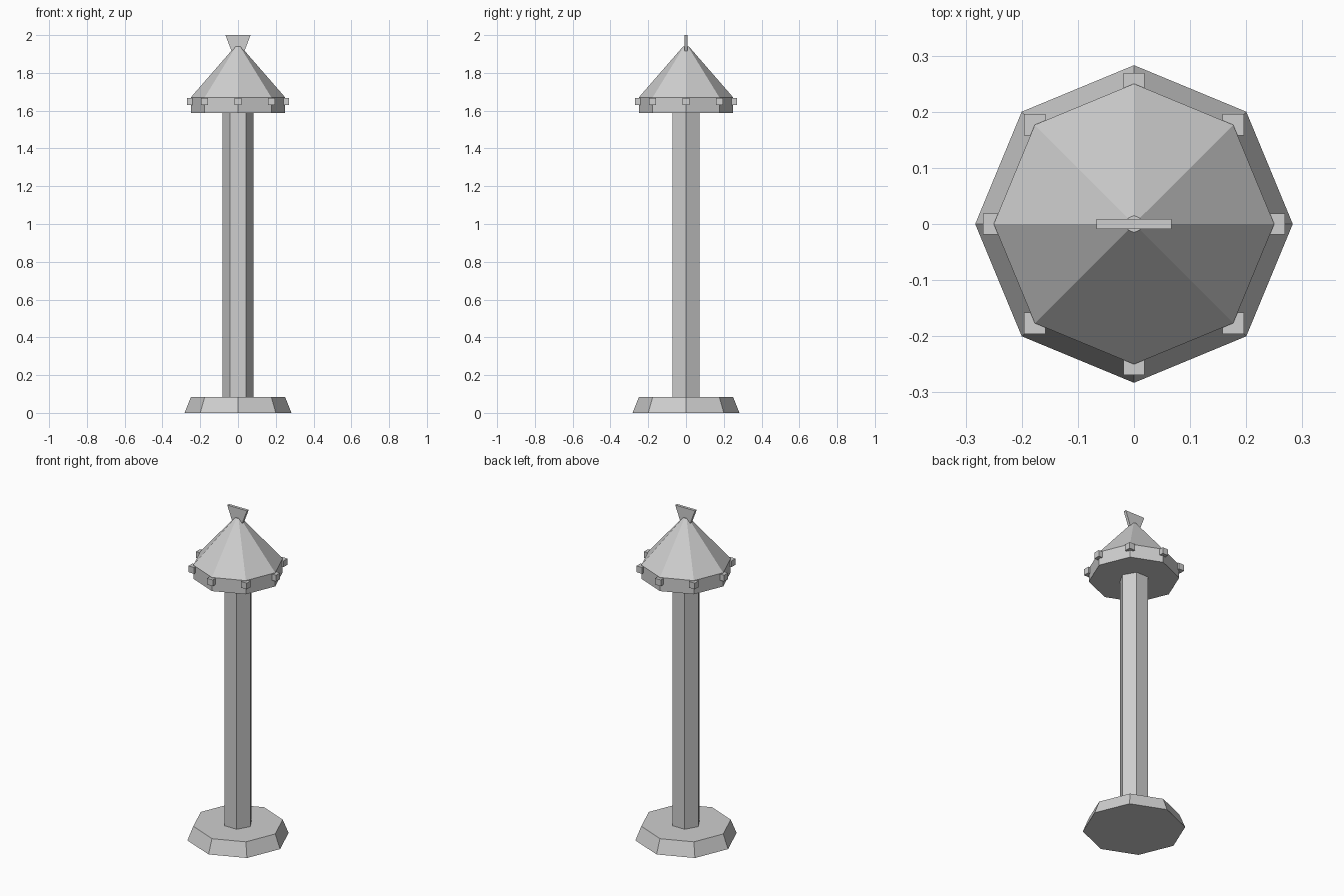
import bpy
import bmesh
from math import cos, sin, pi

cube = bpy.data.objects.get("Cube")
if cube:
    bpy.data.objects.remove(cube, do_unlink=True)

grey = bpy.data.materials.new("light grey")
grey.use_nodes = True
grey.diffuse_color = (0.62, 0.62, 0.62, 1)
grey.node_tree.nodes["Principled BSDF"].inputs["Base Color"].default_value = grey.diffuse_color


def add_part(name, bm):
    bmesh.ops.recalc_face_normals(bm, faces=bm.faces)
    mesh = bpy.data.meshes.new(name)
    bm.to_mesh(mesh)
    bm.free()
    mesh.materials.append(grey)
    obj = bpy.data.objects.new(name, mesh)
    bpy.context.collection.objects.link(obj)
    return obj


def turned(name, sides, profile):
    """Flat-sided solid through (radius, height) rings, corners on the x axis."""
    bm = bmesh.new()
    rings = [[bm.verts.new((r * cos(2 * pi * i / sides), r * sin(2 * pi * i / sides), z))
              for i in range(sides)] for r, z in profile]
    for low, high in zip(rings, rings[1:]):
        for i in range(sides):
            j = (i + 1) % sides
            bm.faces.new((low[i], low[j], high[j], high[i]))
    bm.faces.new(rings[0])
    bm.faces.new(rings[-1])
    return add_part(name, bm)


# Tapered foot, hexagonal post and pointed roof with a straight eave
turned("base", 8, [(0.283, 0), (0.25, 0.083)])
turned("post", 6, [(0.083, 0.083), (0.083, 1.587)])
turned("roof", 8, [(0.25, 1.587), (0.25, 1.67), (0.015, 1.94)])

# Small blocks on the eave corners
for i in range(8):
    angle = i * pi / 4
    bm = bmesh.new()
    bmesh.ops.create_cube(bm, size=0.038)
    bmesh.ops.translate(bm, verts=bm.verts, vec=(0.25 * cos(angle), 0.25 * sin(angle), 1.648))
    add_part(f"eave_block_{i + 1}", bm)

# Thin flared plate on the tip
bm = bmesh.new()
bmesh.ops.create_cube(bm, size=1)
for v in bm.verts:
    top = v.co.z > 0
    v.co.x *= 0.133 if top else 0.066
    v.co.y *= 0.017
    v.co.z = 2.0 if top else 1.912
add_part("finial_plate", bm)
